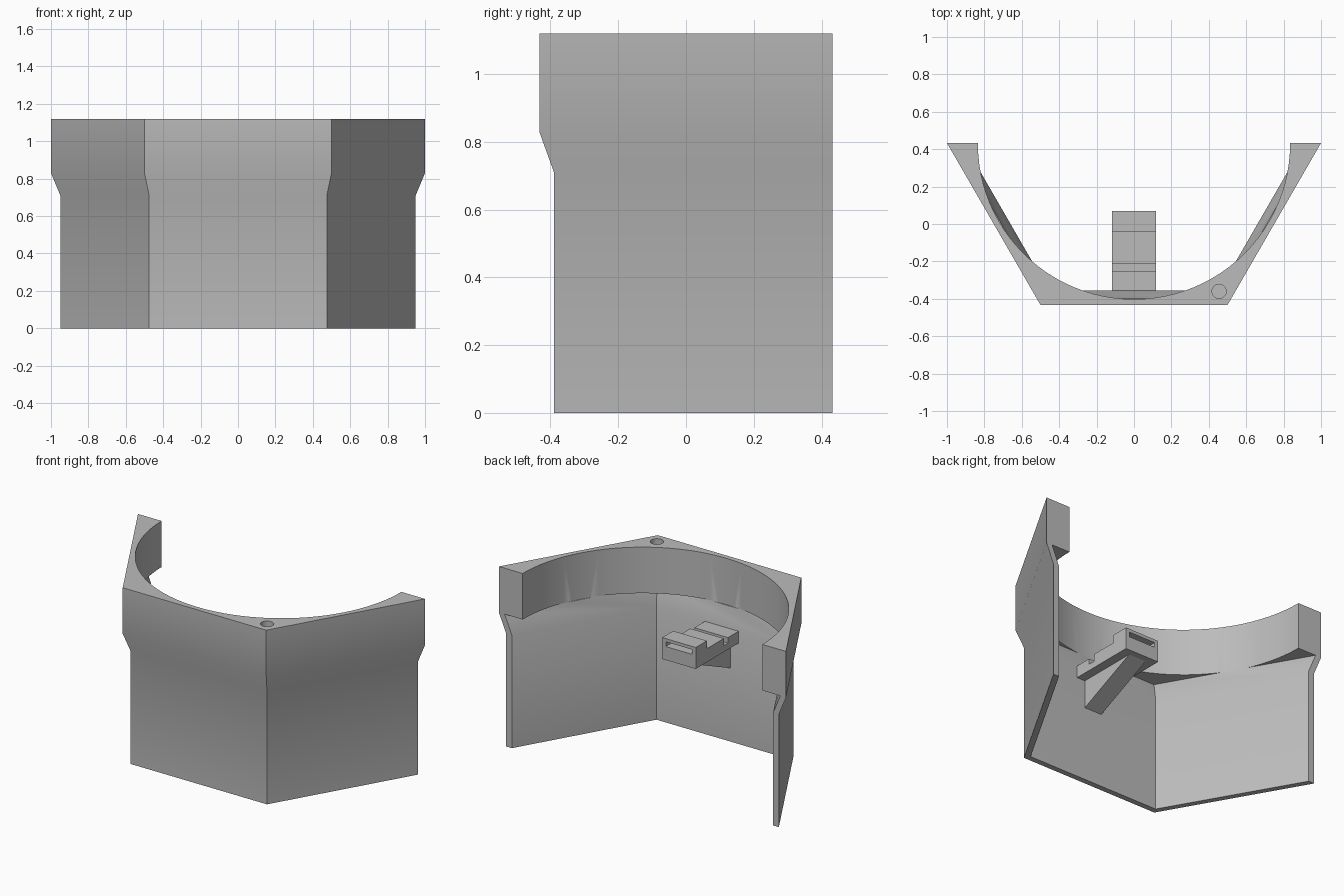
import bpy, bmesh, math

cube = bpy.data.objects.get("Cube")
if cube:
    bpy.data.objects.remove(cube, do_unlink=True)

BACK = 0.433          # y of the open back, centre of the hexagon
RING_Z, TOP = 0.83, 1.12
BEND_Z = 0.71

grey = bpy.data.materials.new("plain_grey")
grey.use_nodes = True
colour = (0.5, 0.5, 0.5, 1)
grey.diffuse_color = colour
grey.node_tree.nodes["Principled BSDF"].inputs["Base Color"].default_value = colour


def loft(name, loops):
    """Closed solid through matching loops of points."""
    bm = bmesh.new()
    rows = [[bm.verts.new(p) for p in loop] for loop in loops]
    n = len(rows[0])
    for a, b in zip(rows, rows[1:]):
        for i in range(n):
            j = (i + 1) % n
            bm.faces.new((a[i], a[j], b[j], b[i]))
    bm.faces.new(rows[0])
    bm.faces.new(rows[-1])
    bmesh.ops.recalc_face_normals(bm, faces=bm.faces)
    mesh = bpy.data.meshes.new(name)
    bm.to_mesh(mesh)
    bm.free()
    mesh.materials.append(grey)
    obj = bpy.data.objects.new(name, mesh)
    bpy.context.collection.objects.link(obj)
    return obj


def arc(radius, z, sides, start, steps, cx=0, cy=BACK):
    """Points on a regular polygon, from a start angle in degrees."""
    angles = [math.radians(start + 360 * i / sides) for i in range(steps)]
    return [(cx + radius * math.cos(a), cy + radius * math.sin(a), z) for a in angles]


def extrude_x(name, profile, half_width):
    """Side profile of (y, z) points given a width along x."""
    return loft(name, [[(x, y, z) for y, z in profile] for x in (-half_width, half_width)])


def cut(obj, cutters):
    """Subtract the cutters, then remove them."""
    for c in cutters:
        mod = obj.modifiers.new("cut", 'BOOLEAN')
        mod.operation, mod.solver, mod.object = 'DIFFERENCE', 'EXACT', c
    bpy.context.view_layer.update()
    graph = bpy.context.evaluated_depsgraph_get()
    mesh = bpy.data.meshes.new_from_object(obj.evaluated_get(graph))
    obj.modifiers.clear()
    obj.data = mesh
    for c in cutters:
        bpy.data.objects.remove(c, do_unlink=True)


# Half-hexagon housing, flared at the top
outer = [(0.95, 0), (0.95, BEND_Z), (1, RING_Z), (1, TOP)]
housing = loft("housing", [arc(r, z, 6, 180, 4) for r, z in outer])
inner = [(0.91, -0.1), (0.91, BEND_Z), (0.96, RING_Z)]
cavity = loft("cavity_cutter", [arc(r, z, 6, 0, 6) for r, z in inner])
bore = loft("bore_cutter", [arc(0.835, z, 96, 0, 96) for z in (RING_Z - 0.002, TOP + 0.1)])
pin_hole = loft("pin_hole_cutter",
                [arc(0.038, z, 32, 0, 32, 0.455, -0.36) for z in (TOP - 0.2, TOP + 0.1)])
cut(housing, [cavity, bore, pin_hole])

# Bracket on the inside of the front wall, with a notch and a raised end
WALL = -0.36
bracket = extrude_x("bracket", [
    (WALL, 0.635), (0.07, 0.635), (0.07, 0.77), (-0.04, 0.77), (-0.04, 0.72),
    (-0.21, 0.72), (-0.21, 0.675), (-0.25, 0.675), (-0.25, 0.71), (WALL, 0.71)], 0.117)
slot = extrude_x("slot_cutter", [(-0.1, 0.72), (0.1, 0.72), (0.1, 0.75), (-0.1, 0.75)], 0.092)
cut(bracket, [slot])

# Diagonal strut under the bracket
strut = extrude_x("bracket_strut",
                  [(WALL, 0.46), (0.03, 0.635), (-0.05, 0.64), (WALL, 0.64)], 0.06)

# Soft shading across the shallow bends and the bore
bpy.ops.object.select_all(action='DESELECT')
housing.select_set(True)
bpy.context.view_layer.objects.active = housing
bpy.ops.object.shade_smooth_by_angle(angle=math.radians(30))
